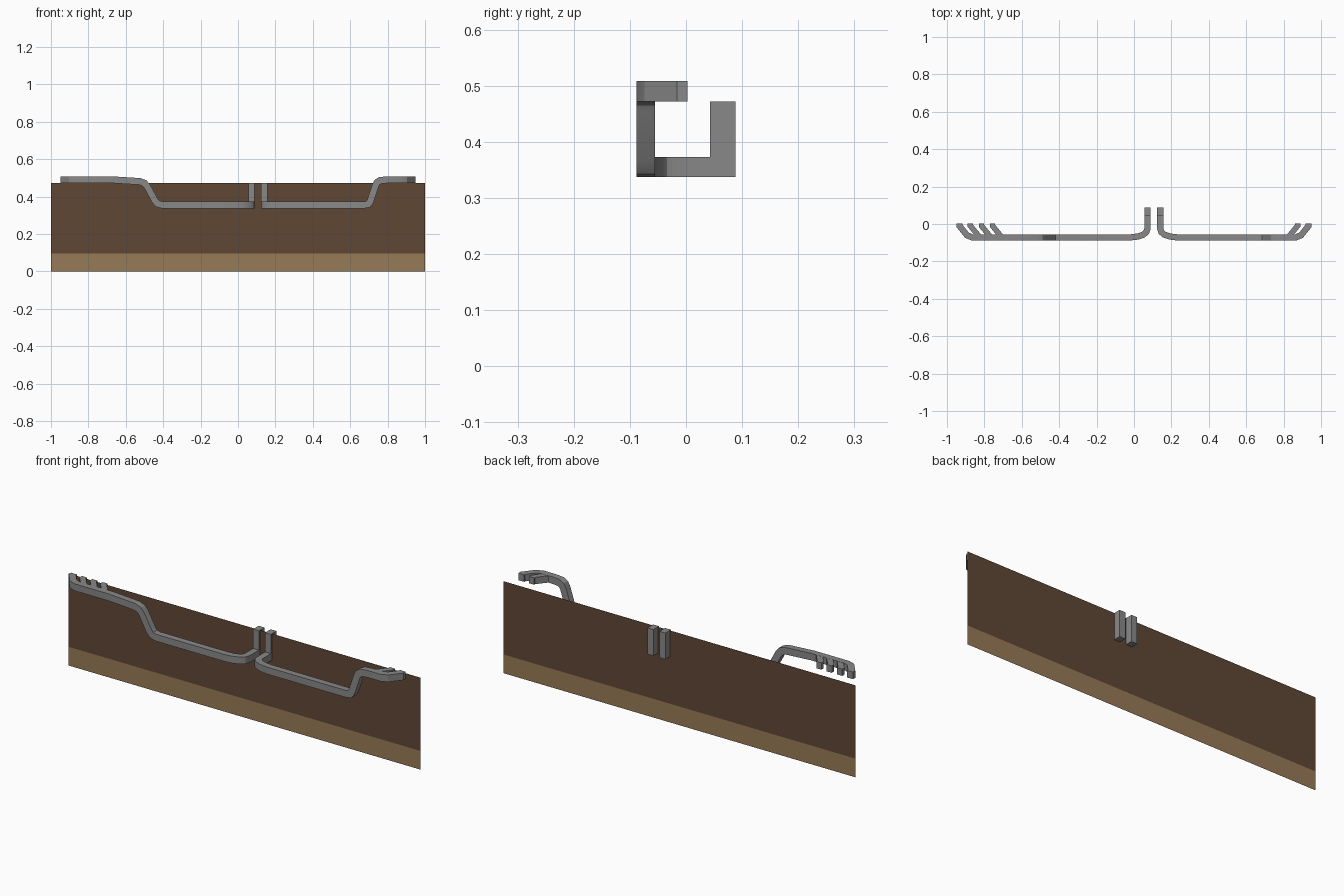
import bpy, bmesh
from mathutils import Vector

if "Cube" in bpy.data.objects:
    bpy.data.objects.remove(bpy.data.objects["Cube"])

W, H = 0.033, 0.036          # bar width and height
UP = Vector((0, 0, 1))


def material(name, rgb):
    m = bpy.data.materials.new(name)
    m.diffuse_color = (*rgb, 1)
    m.use_nodes = True
    m.node_tree.nodes["Principled BSDF"].inputs["Base Color"].default_value = m.diffuse_color
    return m


grey = material("grey metal", (0.25, 0.25, 0.25))
dark = material("dark brown", (0.115, 0.063, 0.035))
light = material("light brown", (0.31, 0.195, 0.095))


def finish(bm, name, mats, smooth=False):
    me = bpy.data.meshes.new(name)
    bm.to_mesh(me)
    bm.free()
    for m in mats:
        me.materials.append(m)
    ob = bpy.data.objects.new(name, me)
    bpy.context.collection.objects.link(ob)
    if smooth:
        bpy.context.view_layer.objects.active = ob
        ob.select_set(True)
        bpy.ops.object.shade_smooth_by_angle(angle=0.5)
        ob.select_set(False)
    return ob


def sweep(name, path, w=W, h=H):
    """Rectangular bar along a path with mitred bends."""
    bm = bmesh.new()
    pts = [Vector(p) for p in path]
    dirs = [(b - a).normalized() for a, b in zip(pts, pts[1:])]
    rings = []
    for i, p in enumerate(pts):
        a, b = dirs[max(i - 1, 0)], dirs[min(i, len(dirs) - 1)]
        t = (a + b).normalized()
        side = UP.cross(t).normalized()
        up = t.cross(side)
        k = 1 / max(t.dot(b), 0.5)
        turn_up = abs((b - a).dot(up)) > abs((b - a).dot(side))
        s = side * w / 2 * (1 if turn_up else k)
        u = up * h / 2 * (k if turn_up else 1)
        rings.append([bm.verts.new(p + q) for q in (-s - u, s - u, s + u, u - s)])
    for r, q in zip(rings, rings[1:]):
        for j in range(4):
            bm.faces.new((r[j], r[(j + 1) % 4], q[(j + 1) % 4], q[j]))
    bm.faces.new(rings[0])
    bm.faces.new(rings[-1][::-1])
    bmesh.ops.recalc_face_normals(bm, faces=bm.faces)
    return finish(bm, name, [grey], True)


def box(name, lo, hi):
    bm = bmesh.new()
    bmesh.ops.create_cube(bm, size=1)
    for v in bm.verts:
        v.co = [l + (c + 0.5) * (h - l) for c, l, h in zip(v.co, lo, hi)]
    finish(bm, name, [grey])


# Thin board with a lighter strip along the bottom
bm = bmesh.new()
rows = [[bm.verts.new((x, 0.052, z)) for x in (-1, 1)] for z in (0, 0.096, 0.472)]
for i in range(2):
    f = bm.faces.new((rows[i][0], rows[i][1], rows[i + 1][1], rows[i + 1][0]))
    f.material_index = i
finish(bm, "board", [light, dark])

Y, LOW, TOP = -0.0715, 0.355, 0.49
# Bend from the upright into the front rail: distance outward, y
BEND = [(0, 0.044), (0, -0.025), (0.006, -0.043), (0.022, -0.057),
        (0.052, -0.067), (0.09, Y)]
# Rise from the low rail to the high rail: x, z
RISES = {
    "left": [(0.405, LOW), (0.43, 0.362), (0.445, 0.38), (0.485, 0.454),
             (0.50, 0.472), (0.525, 0.481), (0.67, TOP)],
    "right": [(0.675, LOW), (0.695, 0.359), (0.707, 0.374), (0.736, 0.462),
              (0.745, 0.478), (0.762, 0.487), (0.80, TOP)],
}
# Hooked end: x, y
TIP = [(0.865, Y), (0.893, -0.060), (0.9335, -0.010), (0.9335, 0.003)]

for name, sx, x0, fingers in (("left", -1, 0.072, 4), ("right", 1, 0.140, 2)):
    path = [(x0 + sx * d, y, LOW) for d, y in BEND]
    path += [(sx * x, Y, z) for x, z in RISES[name]]
    path += [(sx * x, y, TOP) for x, y in TIP]
    sweep(name + "_rail", path)
    # Upright at the inner end, passing through the board
    box(name + "_upright", (x0 - W / 2, 0.043, 0.337), (x0 + W / 2, 0.088, 0.472))
    # Extra hooked fingers along the top rail
    for i in range(1, fingers):
        d = 0.059 * i
        sweep(f"{name}_finger_{i}",
              [(sx * (x - d), y, TOP) for x, y in
               ((0.886, -0.068), (0.9335, -0.010), (0.9335, 0.003))], w=0.029, h=H - 0.001)
